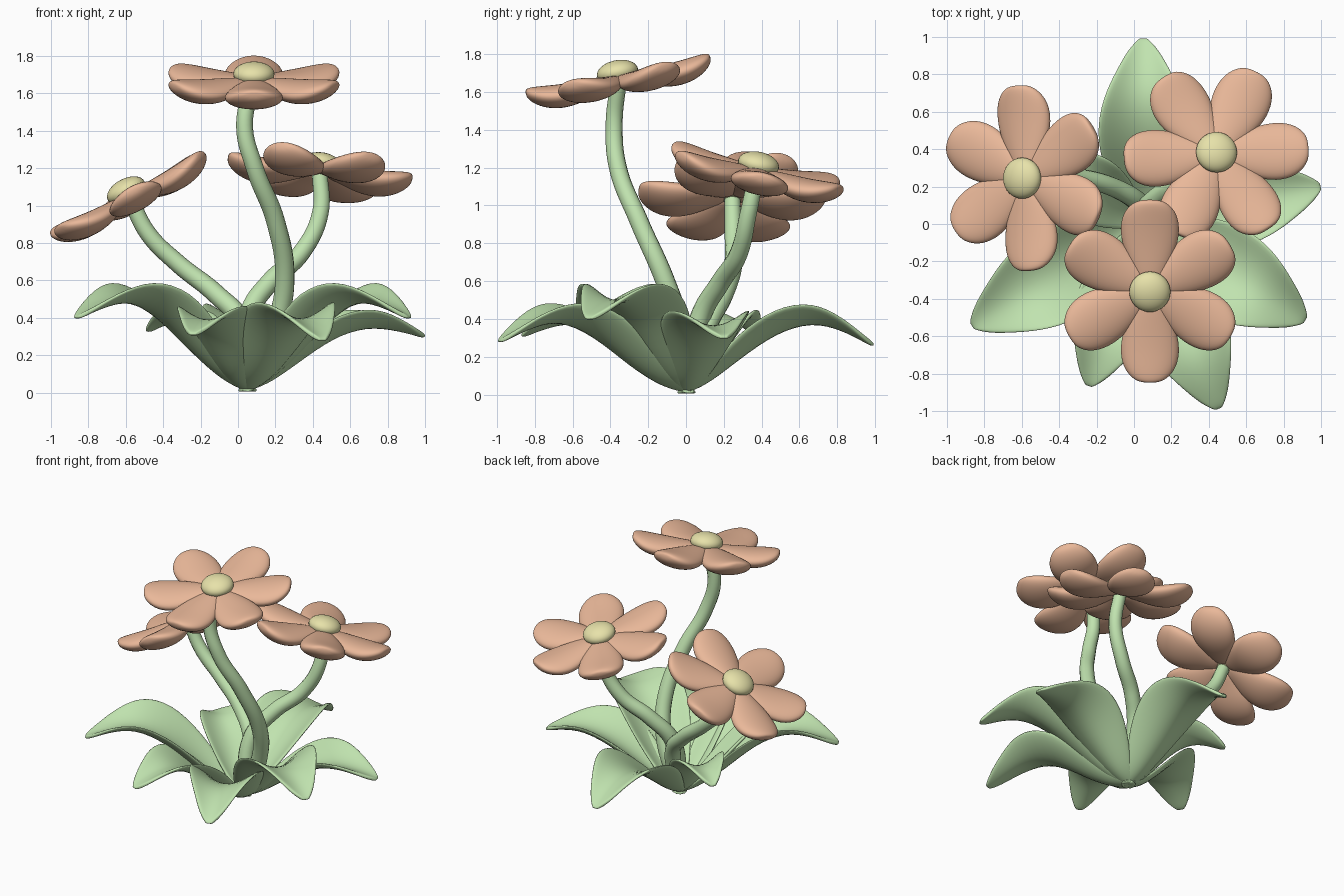
import bpy, bmesh, math
from mathutils import Vector, Matrix

if "Cube" in bpy.data.objects:
    bpy.data.objects.remove(bpy.data.objects["Cube"])


def material(name, rgb):
    m = bpy.data.materials.new(name)
    m.diffuse_color = (*rgb, 1)
    m.use_nodes = True
    m.node_tree.nodes["Principled BSDF"].inputs["Base Color"].default_value = m.diffuse_color
    return m


GREEN = material("leaf_green", (0.53, 0.77, 0.43))
PEACH = material("petal_peach", (0.82, 0.48, 0.32))
YELLOW = material("centre_yellow", (0.80, 0.76, 0.40))


def mesh_object(name, verts, faces, mat, thickness=0):
    me = bpy.data.meshes.new(name)
    me.from_pydata(verts, [], faces)
    bm = bmesh.new()
    bm.from_mesh(me)
    bmesh.ops.recalc_face_normals(bm, faces=bm.faces)
    bm.to_mesh(me)
    bm.free()
    me.materials.append(mat)
    me.shade_smooth()
    ob = bpy.data.objects.new(name, me)
    bpy.context.collection.objects.link(ob)
    if thickness:
        s = ob.modifiers.new("thickness", 'SOLIDIFY')
        s.thickness = thickness
        s.offset = 0
    sub = ob.modifiers.new("smooth", 'SUBSURF')
    sub.levels = sub.render_levels = 2


# Leaf: cupped blade rising from the base, arching over and drooping at the tip
BASE = Vector((0.05, 0.0, 0.02))


def leaf(name, tip, height, width, sag):
    d = Vector((tip[0] - BASE.x, tip[1] - BASE.y, 0))
    side = Vector((-d.y, d.x, 0)).normalized()
    h, tz = height, tip[2]
    # along, midrib height, half width, edge lift
    rows = [(-0.05, 0.01, 0.02, 0.0), (0.03, 0.025, 0.07, 0.03),
            (0.13, (0.22 - 0.09 * sag) * h, 0.13, 0.09),
            (0.28, (0.56 - 0.20 * sag) * h, 0.22, 0.14 + 0.04 * sag),
            (0.48, (0.89 - 0.11 * sag) * h, 0.27, 0.14 + 0.03 * sag),
            (0.68, h, 0.235, 0.12), (0.84, 0.35 * tz + 0.65 * h, 0.15, 0.07),
            (0.95, 0.8 * tz + 0.2 * h, 0.085, 0.02), (1.01, tz - 0.01, 0.02, 0.0)]
    steps = [-1, -0.6, 0, 0.6, 1]
    verts, n = [], len(steps)
    for t, z, hw, lift in rows:
        for s in steps:
            p = BASE + d * t + side * (hw * width * s)
            p.z = z + lift * width * abs(s) ** 1.7
            verts.append(p)
    faces = [(i * n + j, (i + 1) * n + j, (i + 1) * n + j + 1, i * n + j + 1)
             for i in range(len(rows) - 1) for j in range(n - 1)]
    mesh_object(name, verts, faces, GREEN, 0.025)


leaf("leaf_back", (0.05, 0.985, 0.27), 0.38, 0.95, 0.5)
leaf("leaf_right", (0.99, 0.20, 0.31), 0.35, 0.9, 0.7)
leaf("leaf_front_right", (0.91, -0.51, 0.41), 0.49, 1.0, 1.0)
leaf("leaf_front", (0.45, -0.98, 0.29), 0.39, 0.95, 1.2)
leaf("leaf_front_left", (-0.24, -0.86, 0.32), 0.38, 0.85, 1.2)
leaf("leaf_left", (-0.86, -0.54, 0.41), 0.49, 1.0, 1.0)
leaf("leaf_back_left", (-0.48, 0.37, 0.34), 0.38, 0.7, 0.8)


# Stem: tapered tube through a few points
def stem(name, pts):
    cu = bpy.data.curves.new(name, 'CURVE')
    cu.dimensions = '3D'
    cu.bevel_depth = 0.05
    cu.bevel_resolution = 4
    cu.use_fill_caps = True
    cu.resolution_u = 10
    sp = cu.splines.new('BEZIER')
    sp.bezier_points.add(len(pts) - 1)
    for i, (b, p) in enumerate(zip(sp.bezier_points, pts)):
        b.co = p
        b.handle_left_type = b.handle_right_type = 'AUTO'
        b.radius = 1.15 - 0.3 * i / (len(pts) - 1)
    cu.materials.append(GREEN)
    ob = bpy.data.objects.new(name, cu)
    bpy.context.collection.objects.link(ob)


# Petal: plump lofted oval rings, narrow at the base and turned up at the tip
def petal(name, matrix):
    # radius, height, half width, half thickness
    rows = [(0.03, 0.0, 0.055, 0.022), (0.11, -0.008, 0.095, 0.038),
            (0.21, -0.026, 0.148, 0.060), (0.32, -0.030, 0.172, 0.070),
            (0.42, -0.012, 0.155, 0.062), (0.482, 0.013, 0.097, 0.040),
            (0.498, 0.023, 0.04, 0.016)]
    n, verts = 10, []
    for r, z, hw, ht in rows:
        for k in range(n):
            a = 2 * math.pi * k / n
            verts.append(matrix @ Vector((r, hw * math.cos(a), z + ht * math.sin(a))))
    faces = [(i * n + k, i * n + (k + 1) % n, (i + 1) * n + (k + 1) % n, (i + 1) * n + k)
             for i in range(len(rows) - 1) for k in range(n)]
    faces += [tuple(range(n)), tuple(range(len(verts) - n, len(verts)))]
    mesh_object(name, verts, faces, PEACH)


def flower(name, origin, normal, offset, stem_pts):
    tilt = Vector((0, 0, 1)).rotation_difference(Vector(normal)).to_matrix().to_4x4()
    frame = Matrix.Translation(origin) @ tilt
    for k in range(6):
        petal(f"{name}_petal_{k + 1}",
              frame @ Matrix.Rotation(math.radians(offset + 60 * k), 4, 'Z'))
    # Domed flower centre
    bpy.ops.mesh.primitive_uv_sphere_add(segments=32, ring_count=16, radius=1)
    c = bpy.context.object
    c.name = f"{name}_centre"
    c.matrix_world = frame @ Matrix.Translation((0, 0, 0.04)) @ Matrix.Diagonal((0.11, 0.11, 0.064, 1))
    c.data.materials.append(YELLOW)
    c.data.shade_smooth()
    stem(f"{name}_stem", stem_pts + [origin])


flower("tall_flower", (0.085, -0.355, 1.665), (0, -0.19, 0.98), 30,
       [(0.08, 0.0, 0.08), (0.20, -0.03, 0.35), (0.25, -0.11, 0.60),
        (0.20, -0.25, 0.92), (0.09, -0.36, 1.20), (0.035, -0.38, 1.43)])
flower("left_flower", (-0.58, 0.245, 1.045), (-0.465, 0, 0.885), 34,
       [(0.05, 0.02, 0.08), (0.03, 0.11, 0.36), (-0.12, 0.20, 0.53),
        (-0.32, 0.25, 0.69), (-0.48, 0.25, 0.85)])
flower("right_flower", (0.437, 0.375, 1.18), (0.10, 0.215, 0.97), 4,
       [(0.05, 0.0, 0.08), (0.06, 0.08, 0.42), (0.17, 0.18, 0.59),
        (0.34, 0.28, 0.75), (0.44, 0.33, 0.96)])
